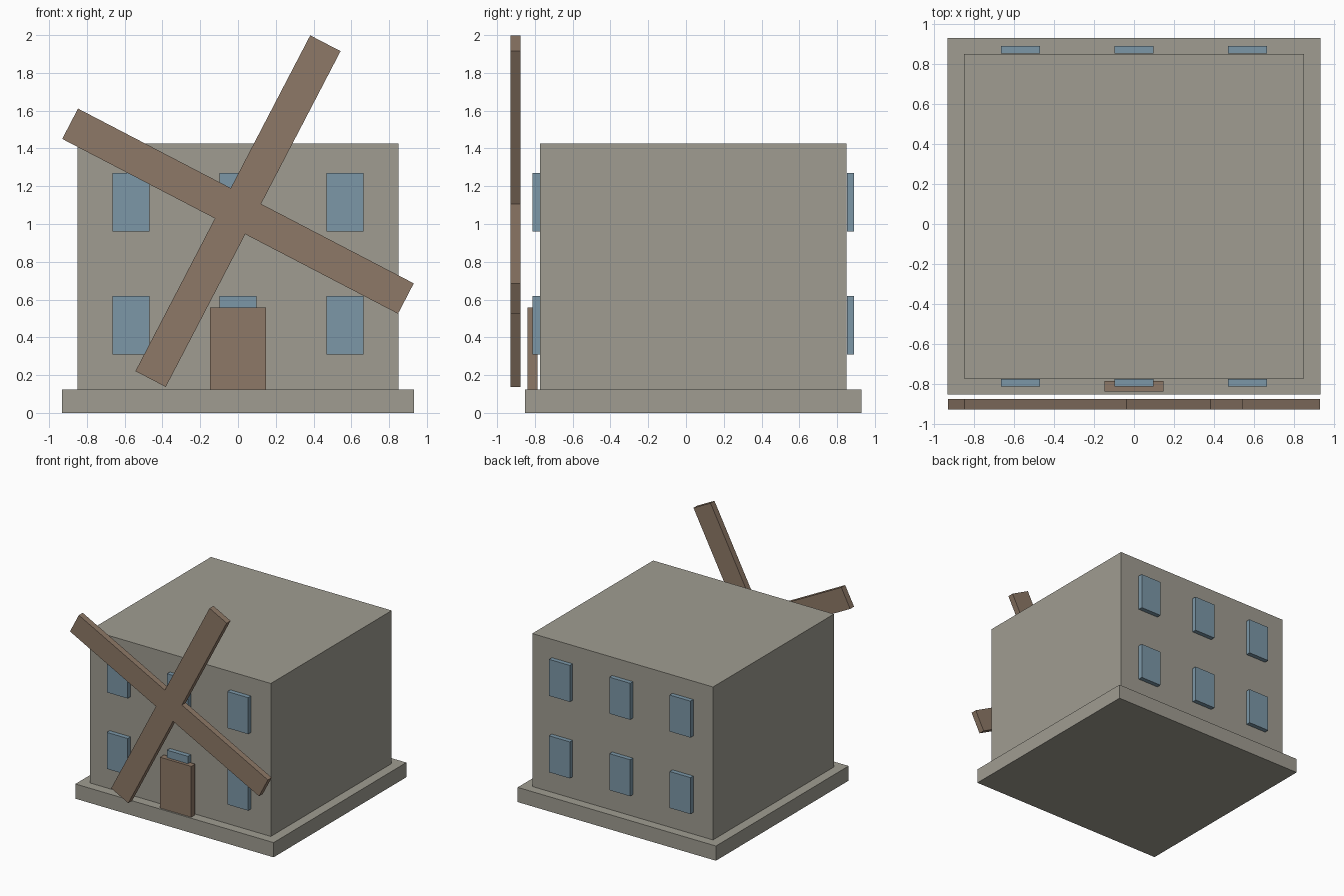
import bpy
import bmesh
import math
from mathutils import Matrix

default = bpy.data.objects.get("Cube")
if default:
    bpy.data.objects.remove(default, do_unlink=True)


def material(name, rgb):
    mat = bpy.data.materials.new(name)
    mat.use_nodes = True
    colour = (*rgb, 1.0)
    mat.diffuse_color = colour
    mat.node_tree.nodes["Principled BSDF"].inputs["Base Color"].default_value = colour
    return mat


stone = material("grey stone", (0.35, 0.335, 0.285))
wood = material("brown wood", (0.27, 0.19, 0.135))
glass = material("blue glass", (0.20, 0.31, 0.39))


def add_object(name, bm, mat):
    bmesh.ops.recalc_face_normals(bm, faces=bm.faces)
    mesh = bpy.data.meshes.new(name)
    bm.to_mesh(mesh)
    bm.free()
    mesh.materials.append(mat)
    obj = bpy.data.objects.new(name, mesh)
    bpy.context.collection.objects.link(obj)
    return obj


def box(name, x, y, z, mat):
    """Box from (min, max) pairs along each axis."""
    bm = bmesh.new()
    bmesh.ops.create_cube(bm, size=1)
    for v in bm.verts:
        for i, (low, high) in enumerate((x, y, z)):
            v.co[i] = high if v.co[i] > 0 else low
    return add_object(name, bm, mat)


# Building
box("foundation", (-0.932, 0.932), (-0.853, 0.929), (0, 0.125), stone)
box("main_building", (-0.85, 0.85), (-0.773, 0.851), (0.125, 1.425), stone)
box("door", (-0.147, 0.147), (-0.838, -0.785), (0.125, 0.557), wood)

# Windows: two rows of three on the front and back walls
for side, y in (("front", (-0.813, -0.774)), ("back", (0.852, 0.89))):
    for row, z in (("lower", 0.465), ("upper", 1.115)):
        for column, x in (("right", -0.567), ("middle", 0), ("left", 0.567)):
            box(f"{side}_{row}_{column}_window", (x - 0.098, x + 0.098), y,
                (z - 0.155, z + 0.155), glass)

# Sails: one cross-shaped outline, made from a quarter turned four times
half_length, half_width = 1.002, 0.0905
quarter = [(half_width, half_width), (half_width, half_length), (-half_width, half_length)]
bm = bmesh.new()
outline = []
for i in range(4):
    turn = Matrix.Rotation(math.radians(27.5 - 90 * i), 4, "Y")
    # Points run anticlockwise within a quarter, so turn the same way
    for px, pz in quarter:
        outline.append(bm.verts.new(turn @ bm.verts.new((px, 0, pz)).co))
bmesh.ops.delete(bm, geom=[v for v in bm.verts if v not in outline], context="VERTS")
face = bm.faces.new(outline)
extruded = bmesh.ops.extrude_face_region(bm, geom=[face])
for v in extruded["geom"]:
    if isinstance(v, bmesh.types.BMVert):
        v.co.y += 0.052
bmesh.ops.translate(bm, verts=bm.verts, vec=(0, -0.928, 1.068))
add_object("sails", bm, wood)
